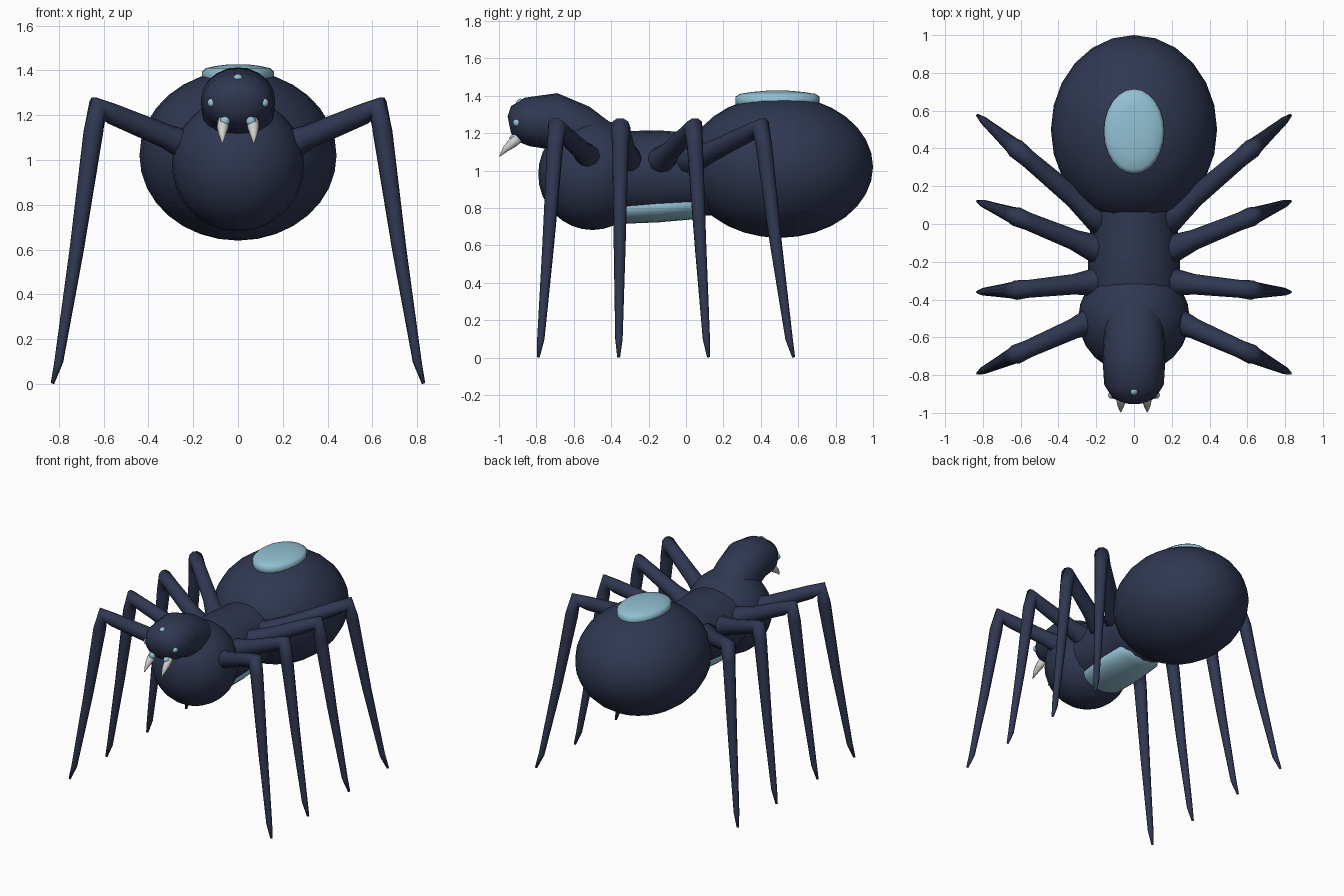
import bpy
import bmesh
import math
from mathutils import Vector

cube = bpy.data.objects.get("Cube")
if cube:
    bpy.data.objects.remove(cube, do_unlink=True)


def material(name, rgb):
    m = bpy.data.materials.new(name)
    m.use_nodes = True
    color = (*rgb, 1.0)
    m.diffuse_color = color
    bsdf = next(n for n in m.node_tree.nodes if n.type == "BSDF_PRINCIPLED")
    bsdf.inputs["Base Color"].default_value = color
    bsdf.inputs["Roughness"].default_value = 0.7
    return m


NAVY = material("dark navy", (0.029, 0.038, 0.083))
BLUE = material("pale blue", (0.29, 0.53, 0.65))
IVORY = material("pale grey", (0.62, 0.62, 0.60))


def finish(bm, name, mat):
    bmesh.ops.recalc_face_normals(bm, faces=bm.faces)
    for f in bm.faces:
        f.smooth = True
    mesh = bpy.data.meshes.new(name)
    bm.to_mesh(mesh)
    bm.free()
    mesh.materials.append(mat)
    ob = bpy.data.objects.new(name, mesh)
    bpy.context.collection.objects.link(ob)
    return ob


def ellipsoid(name, center, radii, mat, segments=24, rings=16):
    bm = bmesh.new()
    bmesh.ops.create_uvsphere(bm, u_segments=segments, v_segments=rings, radius=1)
    for v in bm.verts:
        v.co = Vector(c + r * p for c, r, p in zip(center, radii, v.co))
    return finish(bm, name, mat)


def tube(name, stations, side, mat, sides=16):
    """Loft rings along a path; each station is (point, side radius, other radius)."""
    bm = bmesh.new()
    pts = [Vector(s[0]) for s in stations]
    side = Vector(side).normalized()
    rings = []
    for i, (p, ra, rb) in enumerate(stations):
        before = (pts[i] - pts[max(i - 1, 0)]).normalized()
        after = (pts[min(i + 1, len(pts) - 1)] - pts[i]).normalized()
        normal = (before + after).normalized().cross(side).normalized()
        ring = []
        for k in range(sides):
            a = math.tau * k / sides
            ring.append(bm.verts.new(pts[i] + side * ra * math.cos(a) + normal * rb * math.sin(a)))
        rings.append(ring)
    for r0, r1 in zip(rings, rings[1:]):
        for k in range(sides):
            n = (k + 1) % sides
            bm.faces.new((r0[k], r0[n], r1[n], r1[k]))
    bm.faces.new(rings[0])
    bm.faces.new(rings[-1])
    return finish(bm, name, mat)


# Body masses
ellipsoid("abdomen", (0, 0.5, 1.02), (0.44, 0.5, 0.38), NAVY)
ellipsoid("chest", (0, -0.5, 0.98), (0.295, 0.29, 0.298), NAVY)
thorax = [(-0.55, 0.22, 0.2), (-0.35, 0.25, 0.23), (-0.15, 0.24, 0.235),
          (0.05, 0.225, 0.22), (0.25, 0.26, 0.22)]
tube("thorax", [((0, y, 0.98), a, b) for y, a, b in thorax], (1, 0, 0), NAVY, 20)

# Head and raised neck
head = [(-0.945, 1.245, 0.05, 0.045), (-0.92, 1.25, 0.115, 0.095), (-0.85, 1.26, 0.158, 0.13),
        (-0.72, 1.265, 0.166, 0.152), (-0.6, 1.205, 0.16, 0.16), (-0.45, 1.09, 0.165, 0.16),
        (-0.28, 0.98, 0.19, 0.17)]
tube("head_and_neck", [((0, y, z), a, b) for y, z, a, b in head], (1, 0, 0), NAVY, 20)

# Back patch: low dome set into the top of the abdomen
dome = [(1.34, 1), (1.395, 1), (1.41, 0.9), (1.42, 0.6), (1.427, 0.25)]
tube("back_patch", [((0, 0.49, z), 0.16 * s, 0.225 * s) for z, s in dome], (1, 0, 0), BLUE, 24)

# Belly patch under the thorax
belly = [(-0.42, 0.79, 0.1, 0.05), (-0.34, 0.8, 0.165, 0.085), (-0.15, 0.808, 0.18, 0.085),
         (0.05, 0.82, 0.17, 0.08), (0.14, 0.83, 0.1, 0.05)]
tube("belly_patch", [((0, y, z), a, b) for y, z, a, b in belly], (1, 0, 0), BLUE, 20)

# Eyes
ellipsoid("top_eye", (0, -0.885, 1.362), (0.022,) * 3, BLUE, 12, 8)

# Leg outline: x, z, radius from hip to foot
leg_profile = [(0.13, 1.03, 0.09), (0.23, 1.065, 0.07), (0.32, 1.105, 0.054), (0.56, 1.205, 0.047),
               (0.625, 1.235, 0.052), (0.645, 1.13, 0.044), (0.72, 0.6, 0.032),
               (0.80, 0.1, 0.02), (0.828, 0.003, 0.008)]
# Root, knee and foot depth for each pair
leg_pairs = {"front": (-0.47, -0.69, -0.79), "front_middle": (-0.30, -0.35, -0.36),
             "back_middle": (-0.16, 0.04, 0.12), "back": (-0.02, 0.40, 0.575)}
KNEE = 0.625

for label, sx in (("left", 1), ("right", -1)):
    ellipsoid(label + "_eye", (0.117 * sx, -0.905, 1.255), (0.02,) * 3, BLUE, 12, 8)
    ellipsoid(label + "_fang_socket", (0.058 * sx, -0.922, 1.172), (0.022,) * 3, BLUE, 12, 8)

    # Curved fangs
    fang = [(0.066, -0.895, 1.175, 0.028), (0.068, -0.93, 1.145, 0.026),
            (0.07, -0.965, 1.115, 0.017), (0.07, -0.997, 1.075, 0.002)]
    tube(label + "_fang", [((x * sx, y, z), r, r) for x, y, z, r in fang], (1, 0, 0), IVORY, 8)

    # Legs
    for pair, (root, knee, foot) in leg_pairs.items():
        stations = []
        for x, z, r in leg_profile:
            if x <= KNEE:
                y = root + (knee - root) * (x - 0.13) / (KNEE - 0.13)
            else:
                y = knee + (foot - knee) * (x - KNEE) / (0.828 - KNEE)
            stations.append(((x * sx, y, z), r, r))
        across = (-(foot - root), 0.7 * sx, 0)
        tube(f"{label}_{pair}_leg", stations, across, NAVY, 10)
